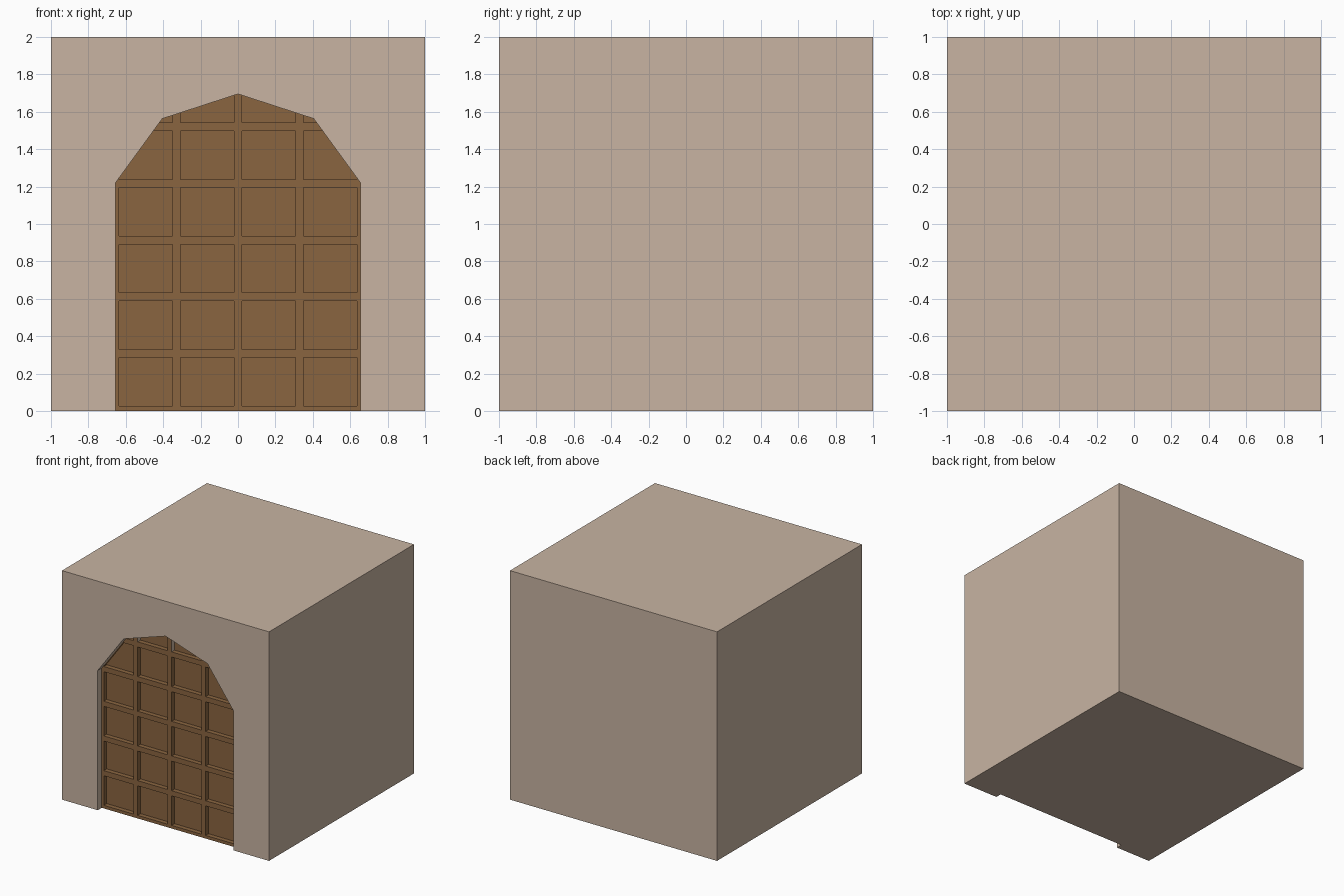
import bpy

if "Cube" in bpy.data.objects:
    bpy.data.objects.remove(bpy.data.objects["Cube"])

FRONT, DOOR, PANEL = -1.0, -0.945, -0.905   # depths of wall, door rails, door panels


def material(name, rgb):
    m = bpy.data.materials.new(name)
    m.use_nodes = True
    m.diffuse_color = (*rgb, 1)
    m.node_tree.nodes["Principled BSDF"].inputs["Base Color"].default_value = (*rgb, 1)
    return m


def prisms(name, outlines, y0, y1):
    """Extrude closed x-z outlines along y into one object."""
    verts, faces = [], []
    for pts in outlines:
        b, n = len(verts), len(pts)
        verts += [(x, y0, z) for x, z in pts] + [(x, y1, z) for x, z in pts]
        faces += [[b + i for i in range(n)], [b + n + i for i in reversed(range(n))]]
        for i in range(n):
            j = (i + 1) % n
            faces.append([b + j, b + i, b + n + i, b + n + j])
    mesh = bpy.data.meshes.new(name)
    mesh.from_pydata(verts, [], faces)
    ob = bpy.data.objects.new(name, mesh)
    bpy.context.collection.objects.link(ob)
    return ob


def boolean(ob, cutter, operation):
    mod = ob.modifiers.new("cut", "BOOLEAN")
    mod.object, mod.operation, mod.solver = cutter, operation, "EXACT"
    bpy.context.view_layer.objects.active = ob
    bpy.ops.object.modifier_apply(modifier=mod.name)


def rect(x0, x1, z0, z1):
    return [(x0, z0), (x1, z0), (x1, z1), (x0, z1)]


# Stone block
block = prisms("stone_block_with_door", [rect(-1, 1, 0, 2)], FRONT, 1)
block.data.materials.append(material("tan stone", (0.578, 0.456, 0.361)))
block.data.materials.append(material("brown wood", (0.254, 0.130, 0.051)))

# Arched doorway
half = [(0.655, -0.1), (0.655, 1.22), (0.405, 1.563)]
arch = half + [(0, 1.695)] + [(-x, z) for x, z in reversed(half)]
arch = arch[:]
doorway = prisms("doorway_cutter", [arch], -1.2, DOOR)

# Sunken door panels, four columns by six rows, clipped to the arch
panels = [rect(cx - 0.143, cx + 0.143, z, z + 0.258)
          for cx in (-0.492, -0.164, 0.164, 0.492)
          for z in [0.027 + 0.303 * r for r in range(6)]]
panel_cutter = prisms("panel_cutter", panels, -1.1, PANEL)
arch_clip = prisms("arch_clip", [arch], -1.3, -0.5)
boolean(panel_cutter, arch_clip, "INTERSECT")

boolean(block, doorway, "DIFFERENCE")
boolean(block, panel_cutter, "DIFFERENCE")
for helper in (doorway, panel_cutter, arch_clip):
    bpy.data.objects.remove(helper)

# Wood on every face behind the door line, stone elsewhere
for face in block.data.polygons:
    ys = [block.data.vertices[v].co.y for v in face.vertices]
    face.material_index = int(min(ys) > DOOR - 0.005 and max(ys) < PANEL + 0.005)
